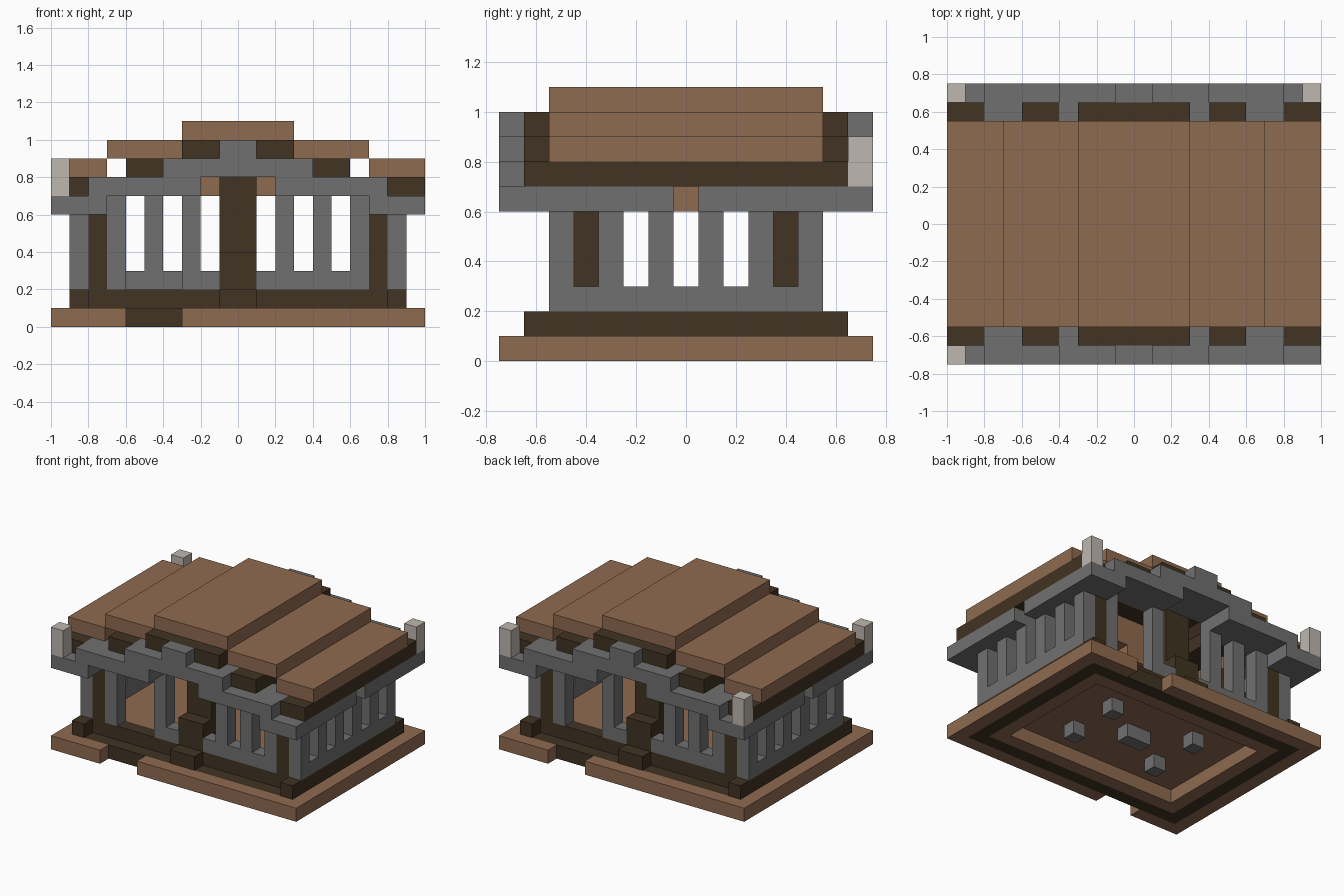
import bpy
import bmesh
from mathutils import Matrix, Vector

cube = bpy.data.objects.get("Cube")
if cube:
    bpy.data.objects.remove(cube, do_unlink=True)

UNIT = 0.1                                   # one building block
INNER, WALL, STEP, EDGE = 4.5, 5.5, 6.5, 7.5  # depths of the front and back layers


def material(name, color):
    mat = bpy.data.materials.new(name)
    mat.use_nodes = True
    mat.diffuse_color = (*color, 1)
    mat.node_tree.nodes["Principled BSDF"].inputs["Base Color"].default_value = (*color, 1)
    return mat


brown = material("brown_wood", (0.275, 0.147, 0.08))
dark = material("dark_wood", (0.052, 0.033, 0.016))
grey = material("grey_stone", (0.163, 0.163, 0.163))
pale = material("pale_stone", (0.515, 0.474, 0.43))


def copies(box, symmetry):
    """Repeat a box by half turn ('turn'), or by mirroring on x, y or both."""
    (x0, x1), (y0, y1), z = box
    flip_x, flip_y = (-x1, -x0), (-y1, -y0)
    result = [box]
    if symmetry == "turn":
        result.append((flip_x, flip_y, z))
    if symmetry in ("x", "xy"):
        result.append((flip_x, (y0, y1), z))
    if symmetry in ("y", "xy"):
        result += [(bx, (-by[1], -by[0]), bz) for bx, by, bz in list(result)]
    return result


def part(name, mat, boxes, symmetry=""):
    """One object made of boxes given as x, y and z ranges in blocks."""
    bm = bmesh.new()
    for box in boxes:
        for ranges in copies(box, symmetry):
            center = Vector([(a + b) / 2 * UNIT for a, b in ranges])
            size = Vector([(b - a) * UNIT for a, b in ranges])
            bmesh.ops.create_cube(bm, size=1, matrix=Matrix.Translation(center) @ Matrix.Diagonal((*size, 1)))
    mesh = bpy.data.meshes.new(name)
    bm.to_mesh(mesh)
    bm.free()
    mesh.materials.append(mat)
    obj = bpy.data.objects.new(name, mesh)
    bpy.context.collection.objects.link(obj)
    return obj


FRONT_OUT, FRONT_STEP, FRONT_WALL = (-EDGE, -STEP), (-STEP, -WALL), (-WALL, -INNER)
GROUND, BASE, SILL = (0, 1), (1, 2), (2, 3)

# Foundation: outer rim with entrance notches, dark ring, inner ring, floor
part("outer_rim", brown, [
    ((-10, -6), FRONT_OUT, GROUND),
    ((-3, 10), FRONT_OUT, GROUND),
    ((9, 10), (-STEP, STEP), GROUND)], "turn")
part("dark_ring", dark, [
    ((-9, 9), FRONT_STEP, GROUND),
    ((8, 9), (-WALL, WALL), GROUND)], "turn")
part("inner_ring", brown, [
    ((-8, 8), FRONT_WALL, GROUND),
    ((7, 8), (-INNER, INNER), GROUND)], "turn")
part("floor", brown, [((-8, 8), (-INNER, INNER), BASE)])
part("corner_footings", grey, [((3, 4), (1.5, 2.5), GROUND)], "xy")
part("center_footing", grey, [((-1, 1), (-0.5, 0.5), GROUND)])

# Dark base course with corner and center blocks
part("base_course", dark, [
    ((-8, 8), FRONT_WALL, BASE),
    ((8, 9), (-WALL, WALL), BASE)], "turn")
part("corner_blocks", dark, [((8, 9), FRONT_STEP, BASE)], "xy")
part("center_steps", dark, [
    ((-1, 1), FRONT_STEP, BASE),
    ((-1, 1), FRONT_WALL, (2, 4))], "y")
part("center_pillars", dark, [((-1, 1), (-INNER, -3.5), (2, 8))], "y")
part("corner_pillars", dark, [((7, 8), FRONT_WALL, (2, 6))], "xy")

# Side walls: sill, then piers between the slits
piers = [((8, 9), (y - 0.5, y + 0.5), (3, 6)) for y in range(-5, 6, 2)]
part("side_walls", grey, [((8, 9), (-WALL, WALL), SILL)] + piers, "x")

# Front and back walls: columns with sills, and an open doorway on one side
columns = [((x, x + 1), FRONT_WALL, (2, top))
           for x, top in ((-7, 7), (-3, 8), (2, 8), (4, 7), (6, 7))]
part("colonnades", grey, columns + [
    ((1, 7), FRONT_WALL, SILL),
    ((-3, -1), FRONT_WALL, SILL)], "turn")

# Overhanging beams, open at the middle of each side
part("side_beams", grey, [((8, 10), (0.5, EDGE), (6, 7))], "xy")
part("corner_beams", grey, [((7, 8), (INNER, EDGE), (6, 7))], "xy")

# Stepped gables
part("gable_lower", grey, [((2, 8), (INNER, EDGE), (7, 8))], "xy")
part("gable_middle", grey, [((-4, 4), (INNER, EDGE), (8, 9))], "y")
part("gable_top", grey, [((-1, 1), (STEP, EDGE), (9, 10))], "y")

# Roof: dark purlins carrying stepped brown slabs
LENGTH, SLAB = (-STEP, STEP), (-WALL, WALL)
part("purlins", dark, [
    ((8, 10), LENGTH, (7, 8)),
    ((4, 6), LENGTH, (8, 9))], "x")
part("ridge_purlin", dark, [((-3, 3), LENGTH, (9, 10))])
part("roof_slabs", brown, [
    ((7, 10), SLAB, (8, 9)),
    ((3, 7), SLAB, (9, 10))], "x")
part("roof_ridge", brown, [((-3, 3), SLAB, (10, 11))])

# Hanging wooden piece under the ridge
part("hanging_block", brown, [
    ((-2, 2), (-0.5, 0.5), (7, 9)),
    ((-1, 1), (-0.5, 0.5), (6, 7))])

# Pale posts on three corners
part("corner_posts", pale, [
    ((9, 10), (STEP, EDGE), (7, 9)),
    ((-10, -9), (STEP, EDGE), (7, 9)),
    ((-10, -9), FRONT_OUT, (7, 9))])
